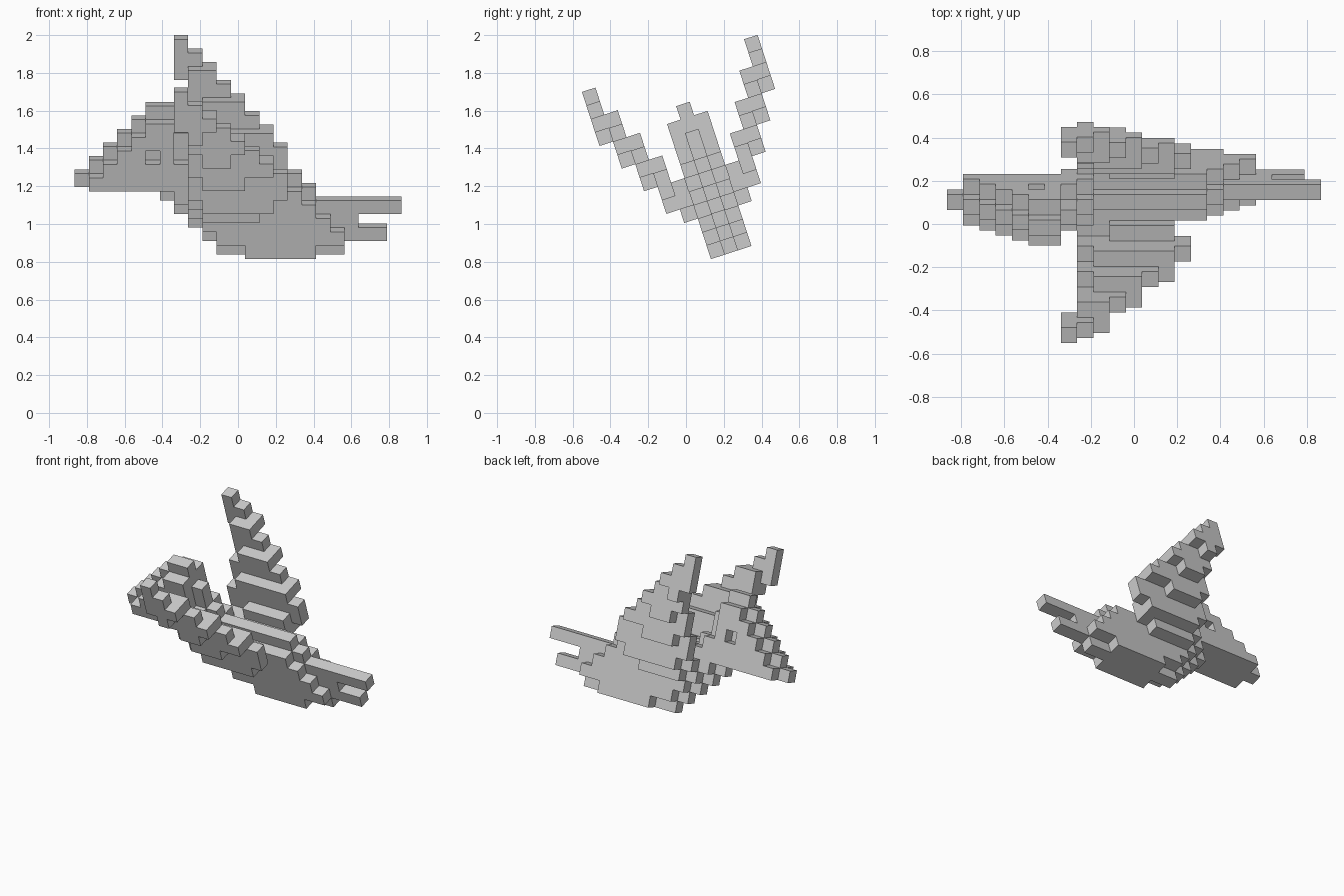
import bpy, bmesh
from mathutils import Matrix, Vector
from math import radians

if "Cube" in bpy.data.objects:
    bpy.data.objects.remove(bpy.data.objects["Cube"])

S = 0.0752                      # size of one block
TILT = Matrix.Rotation(radians(18), 4, 'X')
# grid: i along x (0..22), w across from the middle, k upwards
PLACE = (Matrix.Translation((-0.865, 0.132, 0.814)) @ TILT @ Matrix.Scale(S, 4)
         @ Matrix.Translation((0, 1, 0)))


def fill(cells, w, x0, x1, z0, z1):
    """Add a run of blocks, all ends inclusive."""
    for i in range(x0, x1 + 1):
        for k in range(z0, z1 + 1):
            cells.add((i, w, k))


# Head: pointed beak tip, stepped crown, one-block eye sockets
head = set()
fill(head, 0, 0, 0, 5, 5)
for i, top in zip(range(1, 8), (6, 7, 8, 9, 10, 10, 8)):
    low = {6: 4, 7: 3}.get(i, 5)
    fill(head, 0, i, i, low, top)
    for w in (-1, 1):
        fill(head, w, i, i, 4 if i == 7 else 5, 6 if i == 7 else top - 1)
for w in (-1, 1):
    head.discard((5, w, 7))

# Body: stepped belly and back, tapering to the tail
body = set()
low_mid = (2, 1, 0, 0, 0, 0, 0, 0, 0, 0, 0)
top_mid = (6, 5, 5, 5, 5, 5, 5, 5, 4, 3, 3)
low_side = (3, 2, 1, 1, 0, 0, 0, 0, 0, 1, 1)
top_side = (5, 4, 4, 4, 4, 4, 4, 4, 3, 2, 1)
for n in range(11):
    i = n + 8
    fill(body, 0, i, i, low_mid[n], top_mid[n])
    for w in (-1, 1):
        fill(body, w, i, i, low_side[n], top_side[n])

# Tail: forked into a long upper and short lower bar
tail = set()
fill(tail, 0, 19, 19, 1, 3)
fill(tail, 0, 20, 21, 1, 1)
fill(tail, 0, 20, 22, 3, 3)

# Wing rows: (steps out from the middle, height, first x, last x)
ROWS = [(2, 3, 9, 12), (2, 4, 8, 13), (2, 5, 10, 13),
        (3, 4, 9, 13), (3, 5, 8, 14), (3, 6, 8, 14), (3, 7, 9, 13),
        (4, 6, 9, 11), (4, 7, 8, 13), (4, 8, 8, 12), (4, 9, 9, 11),
        (5, 8, 9, 10), (5, 9, 8, 11), (5, 10, 8, 10), (5, 11, 8, 9),
        (6, 10, 8, 8), (6, 11, 7, 9), (6, 12, 7, 8), (6, 13, 7, 7)]
wings = {-1: set(), 1: set()}
for side, cells in wings.items():
    for w, k, x0, x1 in ROWS:
        fill(cells, side * w, x0, x1, k, k)

parts = {"head": head, "body": body, "tail": tail,
         "front_wing": wings[-1], "back_wing": wings[1]}
solid = set().union(*parts.values())


def build(name, cells):
    """Skin a set of blocks, leaving out faces buried inside the model."""
    bm = bmesh.new()
    for c in sorted(cells):
        for axis in range(3):
            for d in (0, 1):
                nb = list(c)
                nb[axis] += 2 * d - 1
                if tuple(nb) in solid:
                    continue
                a, b = (axis + 1) % 3, (axis + 2) % 3
                ring = []
                for p, q in ((0, 0), (1, 0), (1, 1), (0, 1)):
                    v = Vector(c)
                    v[axis] += d
                    v[a] += p
                    v[b] += q
                    ring.append(bm.verts.new(v))
                bm.faces.new(ring if d else ring[::-1])
    bmesh.ops.remove_doubles(bm, verts=bm.verts, dist=1e-4)
    bmesh.ops.transform(bm, matrix=PLACE, verts=bm.verts)
    # merge coplanar block faces into larger flat ones
    bmesh.ops.dissolve_limit(bm, angle_limit=radians(1),
                             verts=bm.verts, edges=bm.edges)
    me = bpy.data.meshes.new(name)
    bm.to_mesh(me)
    bm.free()
    ob = bpy.data.objects.new(name, me)
    bpy.context.collection.objects.link(ob)


for name, cells in parts.items():
    build(name, cells)
